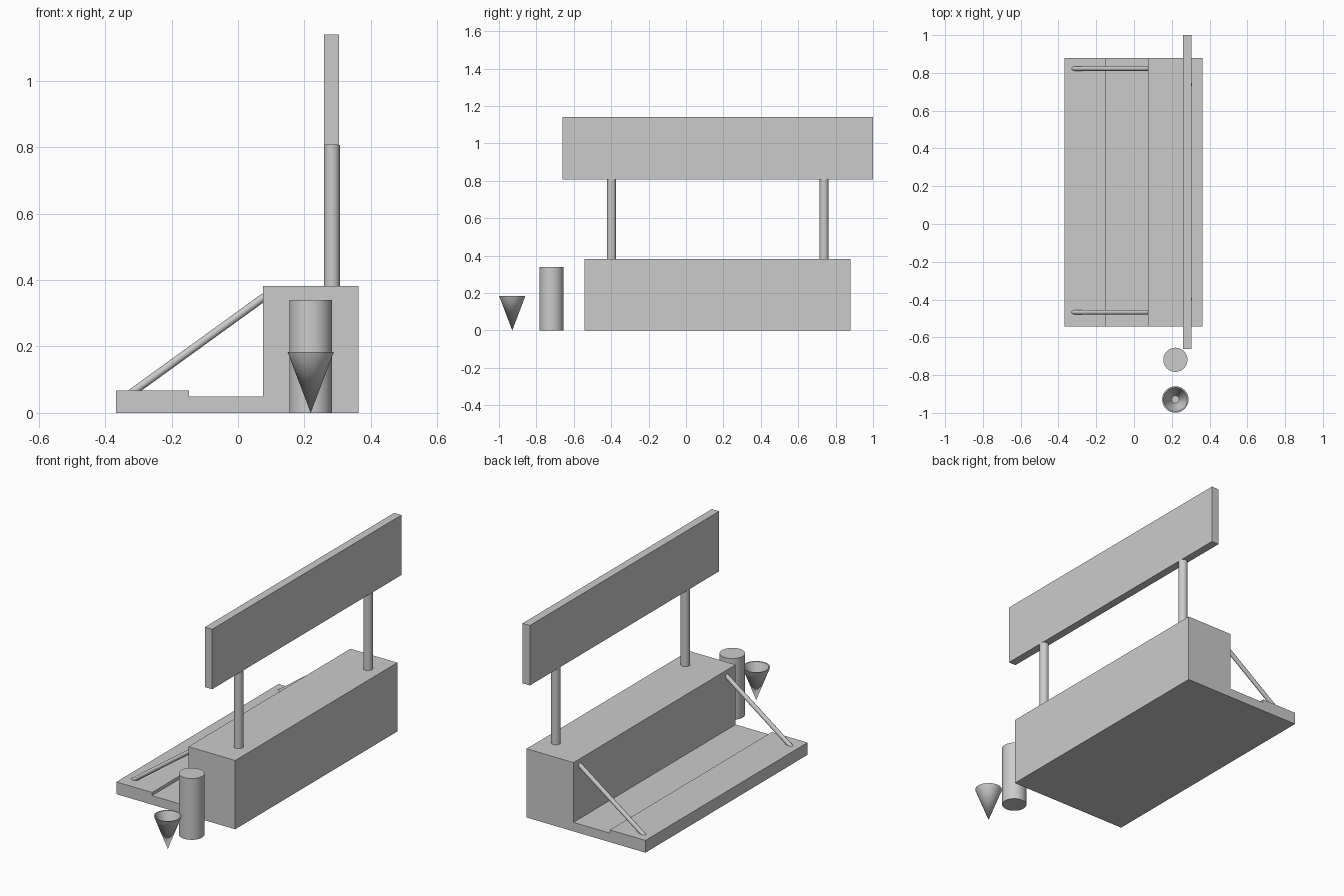
import bpy, bmesh, math
from mathutils import Vector

if "Cube" in bpy.data.objects:
    bpy.data.objects.remove(bpy.data.objects["Cube"])


def finish(name, bm, smooth=False):
    bmesh.ops.recalc_face_normals(bm, faces=bm.faces[:])
    mesh = bpy.data.meshes.new(name)
    bm.to_mesh(mesh)
    bm.free()
    ob = bpy.data.objects.new(name, mesh)
    bpy.context.collection.objects.link(ob)
    if smooth:
        bpy.ops.object.select_all(action='DESELECT')
        ob.select_set(True)
        bpy.context.view_layer.objects.active = ob
        bpy.ops.object.shade_smooth_by_angle(angle=math.radians(35))
    return ob


def extrude_y(name, profile, y0, y1):
    """Extrude an x/z outline along y."""
    bm = bmesh.new()
    face = bm.faces.new([bm.verts.new((x, y0, z)) for x, z in profile])
    new = bmesh.ops.extrude_face_region(bm, geom=[face])['geom']
    verts = [v for v in new if isinstance(v, bmesh.types.BMVert)]
    bmesh.ops.translate(bm, verts=verts, vec=(0, y1 - y0, 0))
    return finish(name, bm)


def rod(name, a, b, r, sides=32):
    """Closed cylinder between two points."""
    a, b = Vector(a), Vector(b)
    bm = bmesh.new()
    bmesh.ops.create_cone(bm, cap_ends=True, segments=sides, radius1=r,
                          radius2=r, depth=(b - a).length)
    ob = finish(name, bm, True)
    ob.location = (a + b) / 2
    ob.rotation_mode = 'QUATERNION'
    ob.rotation_quaternion = (b - a).to_track_quat('Z', 'Y')
    return ob


def lathe(name, profile, centre, sides=48):
    """Spin an r/z outline around a vertical axis."""
    bm = bmesh.new()
    verts = [bm.verts.new((r, 0, z)) for r, z in profile]
    edges = [bm.edges.new(p) for p in zip(verts, verts[1:])]
    bmesh.ops.spin(bm, geom=verts + edges, cent=(0, 0, 0), axis=(0, 0, 1),
                   angle=math.tau, steps=sides, use_duplicate=False)
    bmesh.ops.remove_doubles(bm, verts=bm.verts[:], dist=1e-5)
    ob = finish(name, bm, True)
    ob.location = centre
    return ob


# Counter with the folded-down stepped flap
extrude_y("counter_body", [(-0.367, 0), (0.363, 0), (0.363, 0.382),
                           (0.075, 0.382), (0.075, 0.05), (-0.148, 0.05),
                           (-0.148, 0.068), (-0.367, 0.068)], -0.543, 0.88)

# Sign board on two posts
extrude_y("sign_board", [(0.259, 0.807), (0.304, 0.807),
                         (0.304, 1.14), (0.259, 1.14)], -0.661, 1.0)
for i, y in enumerate((-0.398, 0.738)):
    rod(f"sign_post_{i + 1}", (0.283, y, 0.37), (0.283, y, 0.807), 0.024)

# Diagonal flap struts
for i, y in enumerate((-0.467, 0.823)):
    rod(f"flap_strut_{i + 1}", (-0.328, y, 0.055), (0.08, y, 0.35), 0.012, 24)

# Canister and hollow cone beside the counter
rod("canister", (0.219, -0.719, 0), (0.219, -0.719, 0.34), 0.064, 48)
lathe("open_cone", [(0, 0), (0.07, 0.184), (0.063, 0.184),
                    (0.02, 0.071), (0, 0.071)], (0.219, -0.929, 0))
